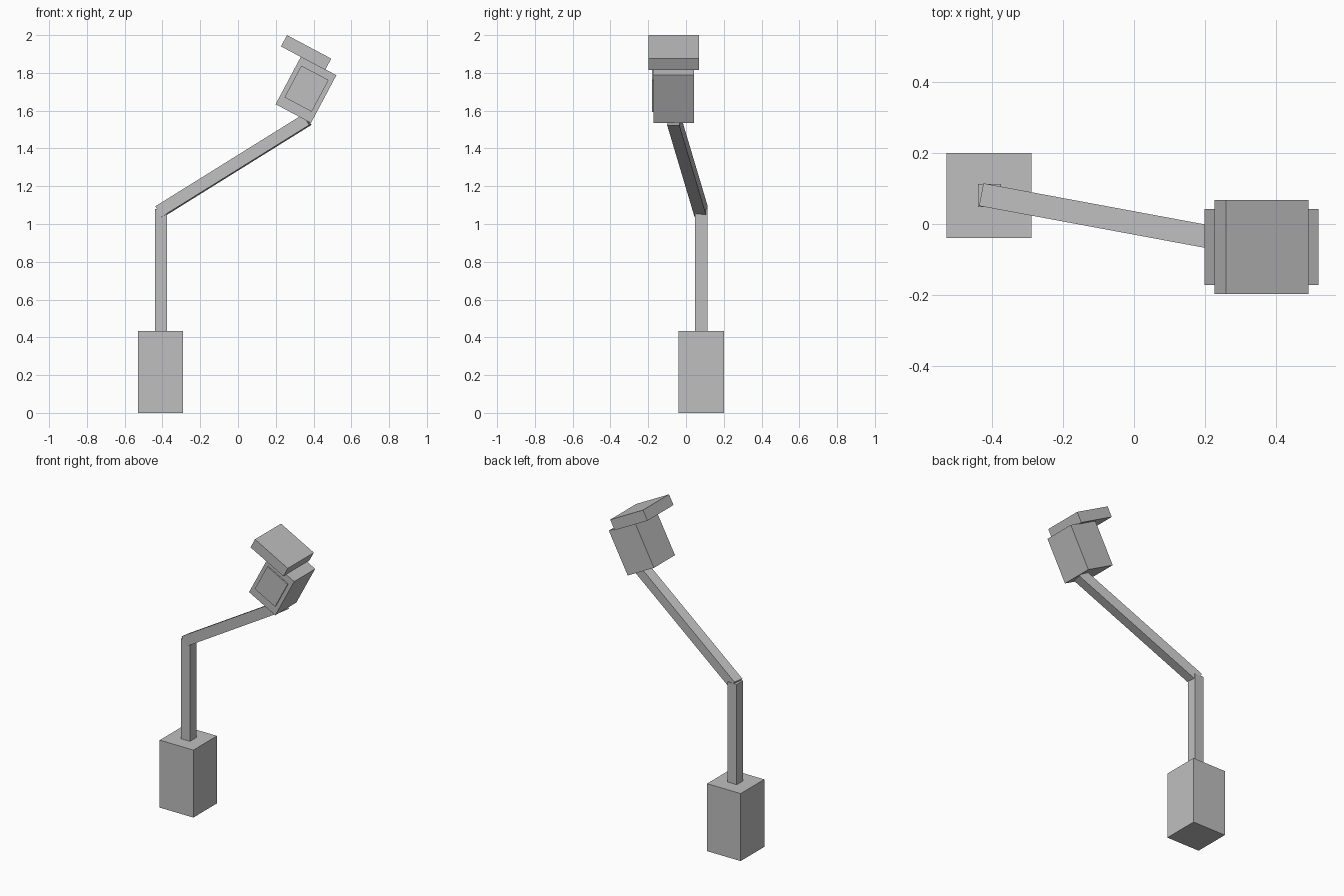
import bpy
from math import radians
from mathutils import Euler, Matrix, Vector

old = bpy.data.objects.get("Cube")
if old:
    bpy.data.objects.remove(old, do_unlink=True)

# One plain grey for the whole lamp
grey = bpy.data.materials.new("plain_grey")
grey.use_nodes = True
colour = (0.52, 0.52, 0.52, 1)
grey.diffuse_color = colour
grey.node_tree.nodes["Principled BSDF"].inputs["Base Color"].default_value = colour


def box(name, centre, size, rotation=None):
    """Flat-shaded box with real dimensions and an optional rotation matrix."""
    bpy.ops.mesh.primitive_cube_add(size=1)
    obj = bpy.context.object
    obj.name = obj.data.name = name
    turn = (rotation or Matrix.Identity(3)).to_4x4()
    obj.data.transform(turn @ Matrix.Diagonal((*size, 1)))
    obj.location = centre
    obj.data.materials.append(grey)
    return obj


# Base block and upright post
box("base", (-0.41, 0.08, 0.217), (0.24, 0.24, 0.435))
box("post", (-0.408, 0.08, 0.75), (0.065, 0.065, 0.66))

# Sloping arm between the post top and the head
start, end = Vector((-0.415, 0.08, 1.066)), Vector((0.366, -0.065, 1.552))
along = (end - start).normalized()
side = Vector((0, 0, 1)).cross(along).normalized()
frame = Matrix((along, side, along.cross(side))).transposed()
box("arm", (start + end) / 2, ((end - start).length, 0.065, 0.065), frame)

# Tilted head with a raised front plate and an overhanging cap
tilt = Euler((0, radians(28), 0)).to_matrix()
head_centre = Vector((0.36, -0.065, 1.711))
head_size = Vector((0.212, 0.214, 0.287))


def on_head(name, offset, size):
    return box(name, head_centre + tilt @ Vector(offset), size, tilt)


on_head("head", (0, 0, 0), head_size)
on_head("front_plate", (0, -head_size.y / 2 - 0.004, 0.006), (0.163, 0.009, 0.19))
on_head("cap", (-0.092, 0, 0.174), (0.265, 0.265, 0.068))
